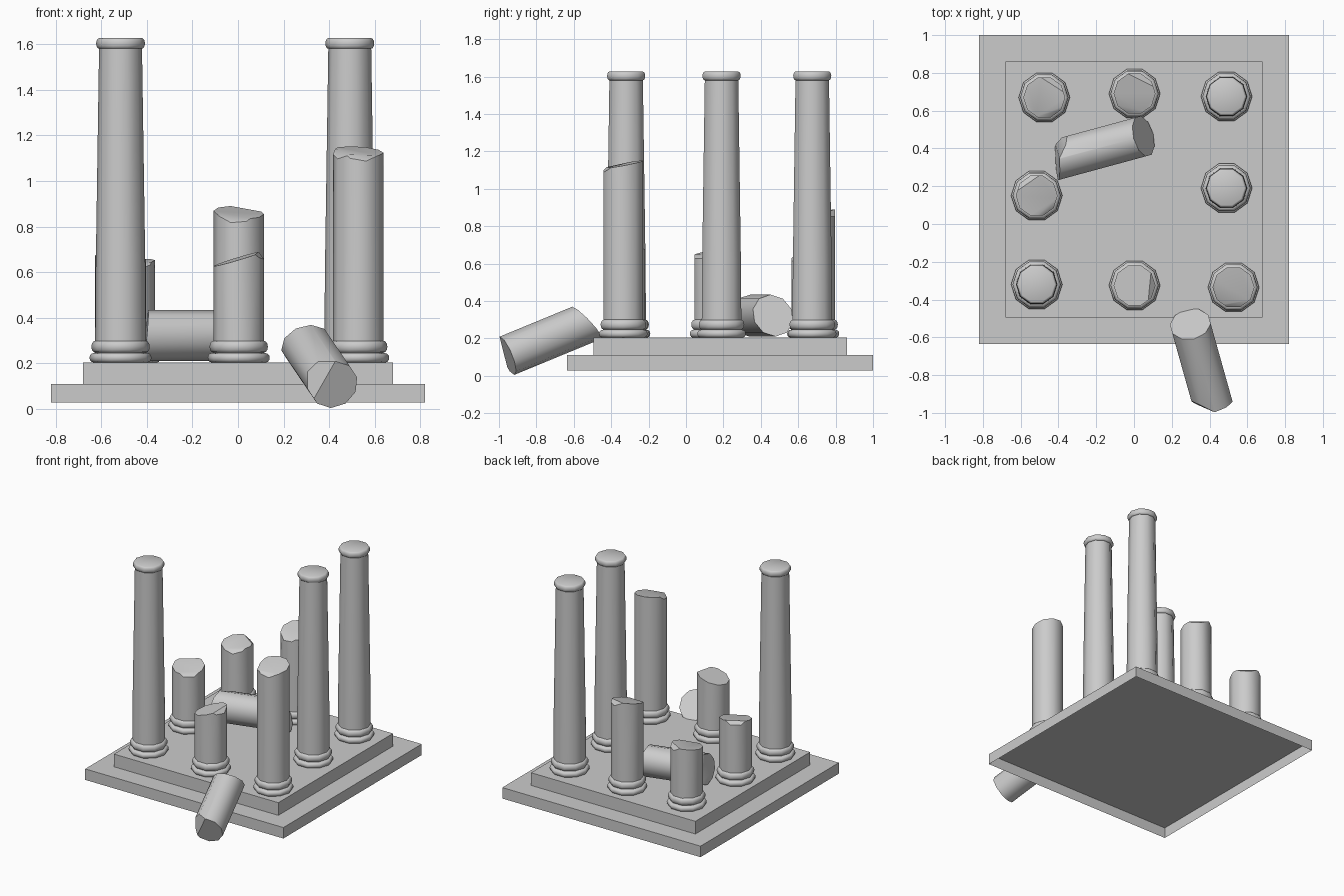
import bpy, bmesh, math
from mathutils import Vector, Matrix

if "Cube" in bpy.data.objects:
    bpy.data.objects.remove(bpy.data.objects["Cube"])

SIDES = 10
FLOOR = 0.205


def finish(bm, name, smooth=True):
    bmesh.ops.recalc_face_normals(bm, faces=bm.faces)
    me = bpy.data.meshes.new(name)
    bm.to_mesh(me)
    bm.free()
    ob = bpy.data.objects.new(name, me)
    bpy.context.collection.objects.link(ob)
    if smooth:
        bpy.ops.object.select_all(action='DESELECT')
        ob.select_set(True)
        bpy.context.view_layer.objects.active = ob
        bpy.ops.object.shade_smooth_by_angle(angle=math.radians(40))
    return ob


def slab(name, half, y0, y1, z0, z1, open_bottom=False):
    bm = bmesh.new()
    bmesh.ops.create_cube(bm, size=1)
    bmesh.ops.scale(bm, vec=(2 * half, y1 - y0, z1 - z0), verts=bm.verts)
    bmesh.ops.translate(bm, vec=(0, (y0 + y1) / 2, (z0 + z1) / 2), verts=bm.verts)
    if open_bottom:
        low = [f for f in bm.faces if f.calc_center_median().z < z0 + 1e-4]
        bmesh.ops.delete(bm, geom=low, context='FACES')
    finish(bm, name, False)


def turned(name, x, y, profile):
    """Lathe a (radius, z) profile and cap both ends."""
    bm = bmesh.new()
    rings = []
    for r, z in profile:
        rings.append([bm.verts.new((x + r * math.cos(2 * math.pi * i / SIDES),
                                    y + r * math.sin(2 * math.pi * i / SIDES), z))
                      for i in range(SIDES)])
    for a, b in zip(rings, rings[1:]):
        for i in range(SIDES):
            j = (i + 1) % SIDES
            bm.faces.new((a[i], a[j], b[j], b[i]))
    bm.faces.new(rings[0][::-1])
    bm.faces.new(rings[-1])
    return finish(bm, name)


def bulge(r, z0, z1, depth):
    """Half-round moulding profile."""
    n = 6
    return [(r - depth + depth * math.sin(math.pi * i / n),
             (z0 + z1) / 2 - (z1 - z0) / 2 * math.cos(math.pi * i / n)) for i in range(n + 1)]


def broken_drum(name, start, end, radius, cuts):
    """Cylinder from start to end, sliced by (point, outward normal) planes."""
    a, b = Vector(start), Vector(end)
    d = b - a
    bm = bmesh.new()
    bmesh.ops.create_cone(bm, cap_ends=True, segments=SIDES, radius1=radius,
                          radius2=radius, depth=d.length)
    if Vector((d.x, d.y)).length < 1e-5:
        rot = Matrix.Rotation(math.pi / 2, 4, 'Z')
    else:
        rot = d.to_track_quat('Z', 'Y').to_matrix().to_4x4()
    bmesh.ops.transform(bm, matrix=Matrix.Translation((a + b) / 2) @ rot, verts=bm.verts)
    for co, no in cuts:
        res = bmesh.ops.bisect_plane(bm, geom=bm.verts[:] + bm.edges[:] + bm.faces[:],
                                     plane_co=co, plane_no=Vector(no).normalized(),
                                     clear_outer=True)
        bmesh.ops.holes_fill(bm, edges=[e for e in bm.edges if e.is_boundary], sides=0)
    return finish(bm, name)


# stepped platform
slab("lower_step", 0.82, -0.635, 1.0, 0.028, 0.11, True)
slab("upper_step", 0.68, -0.495, 0.86, 0.11, FLOOR)


# column base of two rounded rings
def base(name, x, y):
    turned(name + "_base", x, y,
           bulge(0.136, FLOOR, 0.245, 0.016) + bulge(0.128, 0.247, 0.30, 0.018))


# whole columns with tapered shaft and cap ring
for name, x, y in (("front_left", -0.515, -0.32), ("right_middle", 0.49, 0.19),
                   ("back_right", 0.49, 0.675)):
    base(name, x, y)
    turned(name + "_shaft", x, y, [(0.112, FLOOR), (0.109, 0.6), (0.094, 1.59)])
    turned(name + "_cap", x, y, bulge(0.107, 1.58, 1.626, 0.012))

# broken columns: position, top height, main slope normal, chipped rim directions
stumps = (
    ("front_right", 0.527, -0.335, 1.13, (0.06, -0.19, 1), ((-0.8, -0.6), (0.2, -1))),
    ("front_middle", 0.003, -0.325, 0.66, (-0.30, -0.06, 1), ((1, -0.2),)),
    ("back_middle", 0.003, 0.69, 0.862, (0.06, -0.25, 1), ((0.6, 0.8), (-0.1, -1))),
    ("back_left", -0.475, 0.67, 0.65, (-0.02, -0.15, 1), ((0.6, 0.8), (0.3, -1))),
    ("left_middle", -0.515, 0.15, 0.665, (0.08, -0.18, 1), ((-0.6, 0.8), (0.6, -0.8))),
)
for name, x, y, z, slope, chips in stumps:
    base(name, x, y)
    cuts = [((x, y, z), slope)]
    for cx, cy in chips:
        c = Vector((cx, cy)).normalized() * 0.08
        h = z - (slope[0] * c.x + slope[1] * c.y)
        cuts.append(((x + c.x, y + c.y, h), (c.x * 10, c.y * 10, 0.9)))
    broken_drum(name + "_stump", (x, y, FLOOR), (x, y, z + 0.2), 0.111, cuts)

# fallen drum lying on the platform
broken_drum("fallen_drum_inside", (-0.50, 0.316, 0.322), (0.2, 0.506, 0.322), 0.112,
            [((0.05, 0.465, 0.322), (0.97, 0.26, 0.48)),
             ((-0.405, 0.342, 0.322), (-1, -0.05, 0.1)),
             ((-0.39, 0.40, 0.36), (-0.9, 0.5, 0.3))])

# fallen drum leaning on the platform edge
low, high = Vector((0.418, -0.957, 0.107)), Vector((0.298, -0.53, 0.283))
axis = (high - low).normalized()
broken_drum("fallen_drum_outside", low, high + axis * 0.2, 0.11,
            [(high, (-0.04, 0.165, 0.16)),
             (low + Vector((-0.075, 0, 0.045)), -axis + Vector((-0.7, 0, 0.4)))])
